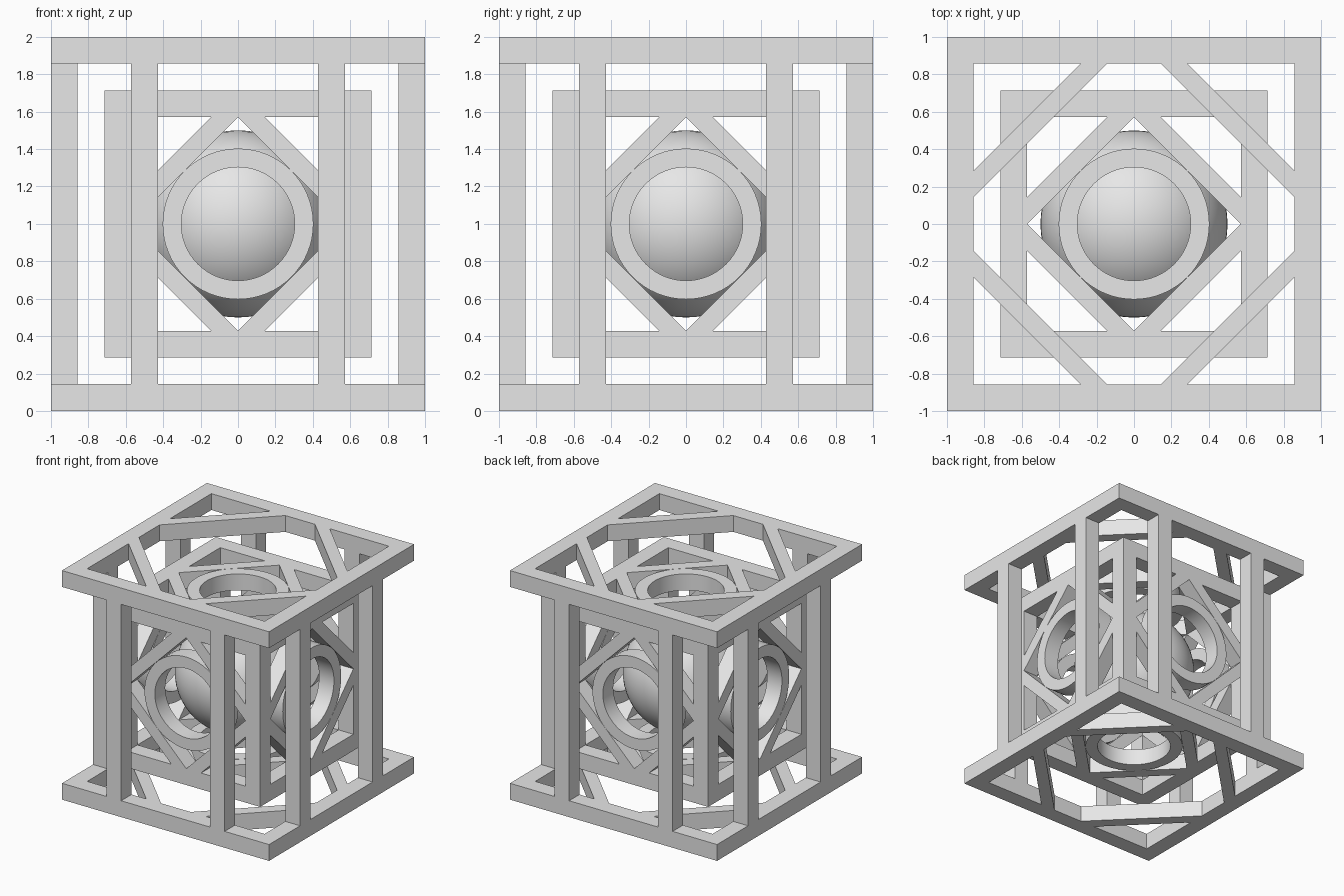
import bpy, bmesh
from math import pi, cos, sin, sqrt
from mathutils import Matrix, Vector

cube = bpy.data.objects.get("Cube")
if cube:
    bpy.data.objects.remove(cube, do_unlink=True)

U = 1 / 7                      # bar thickness
CENTRE = Matrix.Translation((0, 0, 1))

grey = bpy.data.materials.new("light_grey")
grey.use_nodes = True
colour = (0.8, 0.8, 0.8, 1)
grey.diffuse_color = colour
grey.node_tree.nodes["Principled BSDF"].inputs["Base Color"].default_value = colour


def finish(name, bm, smooth=False):
    """Turn a bmesh into a grey object placed about the model centre."""
    bm.transform(CENTRE)
    bmesh.ops.recalc_face_normals(bm, faces=bm.faces)
    mesh = bpy.data.meshes.new(name)
    bm.to_mesh(mesh)
    bm.free()
    mesh.materials.append(grey)
    obj = bpy.data.objects.new(name, mesh)
    bpy.context.collection.objects.link(obj)
    if smooth:
        bpy.ops.object.select_all(action='DESELECT')
        obj.select_set(True)
        bpy.context.view_layer.objects.active = obj
        bpy.ops.object.shade_smooth_by_angle(angle=pi / 6)
    return obj


def loop_frame(bm, outer, inner, z0, z1, sides, turn, mat=Matrix()):
    """Closed band with a rectangular section: square frame or round ring."""
    section = [(outer, z0), (outer, z1), (inner, z1), (inner, z0)]
    loops = []
    for i in range(sides):
        a = turn + 2 * pi * i / sides
        loops.append([bm.verts.new(mat @ Vector((r * cos(a), r * sin(a), z)))
                      for r, z in section])
    for i, here in enumerate(loops):
        ahead = loops[(i + 1) % sides]
        for k in range(4):
            m = (k + 1) % 4
            bm.faces.new((here[k], ahead[k], ahead[m], here[m]))


def square_frame(bm, half, z0, z1):
    loop_frame(bm, half * sqrt(2), (half - U) * sqrt(2), z0, z1, 4, pi / 4)


def corner_braces(bm, window, reach, z0, z1, mat=Matrix()):
    """Four diagonal bars across the corners of a square window."""
    near = reach - U
    outline = [(window, reach - window), (reach - window, window),
               (near - window, window), (window, near - window)]
    for i in range(4):
        turn = mat @ Matrix.Rotation(i * pi / 2, 4, 'Z')
        low, high = [[bm.verts.new(turn @ Vector((x, y, z))) for x, y in outline]
                     for z in (z0, z1)]
        bm.faces.new(low)
        bm.faces.new(high)
        for k in range(4):
            m = (k + 1) % 4
            bm.faces.new((low[k], low[m], high[m], high[k]))


def box(bm, x, y, half_height):
    size = Matrix.Diagonal((U, U, 2 * half_height, 1))
    bmesh.ops.create_cube(bm, size=1, matrix=Matrix.Translation((x, y, 0)) @ size)


# Top and bottom plates: square frames with corner braces
for name, z0 in (("top_plate", 1 - U), ("bottom_plate", -1)):
    bm = bmesh.new()
    square_frame(bm, 1, z0, z0 + U)
    corner_braces(bm, 1 - U, 1 + U, z0, z0 + U)
    finish(name, bm)

# Eight outer columns, two on each side
bm = bmesh.new()
for s in (-1, 1):
    for t in (-0.5, 0.5):
        box(bm, t, s * (1 - U / 2), 1 - U)
        box(bm, s * (1 - U / 2), t, 1 - U)
finish("outer_columns", bm)

# Inner cube cage
HALF = 5 * U
bm = bmesh.new()
square_frame(bm, HALF, HALF - U, HALF)
square_frame(bm, HALF, -HALF, U - HALF)
for x in (-1, 1):
    for y in (-1, 1):
        box(bm, x * (HALF - U / 2), y * (HALF - U / 2), HALF - U)
finish("inner_cage", bm)

# Diamond braces and a round ring in each of the six cage faces
facings = {"front": (pi / 2, 'X'), "back": (-pi / 2, 'X'), "left": (pi / 2, 'Y'),
           "right": (-pi / 2, 'Y'), "top": (0, 'X'), "bottom": (pi, 'X')}
for side, (angle, axis) in facings.items():
    mat = Matrix.Rotation(angle, 4, axis)
    bm = bmesh.new()
    corner_braces(bm, HALF - U, HALF, HALF - U, HALF, mat)
    finish(side + "_diamond", bm)
    bm = bmesh.new()
    loop_frame(bm, 0.403, 0.303, HALF - U, HALF, 64, 0, mat)
    finish(side + "_ring", bm, smooth=True)

# Ball in the middle
bm = bmesh.new()
bmesh.ops.create_uvsphere(bm, u_segments=64, v_segments=32, radius=0.5)
finish("centre_ball", bm, smooth=True)
